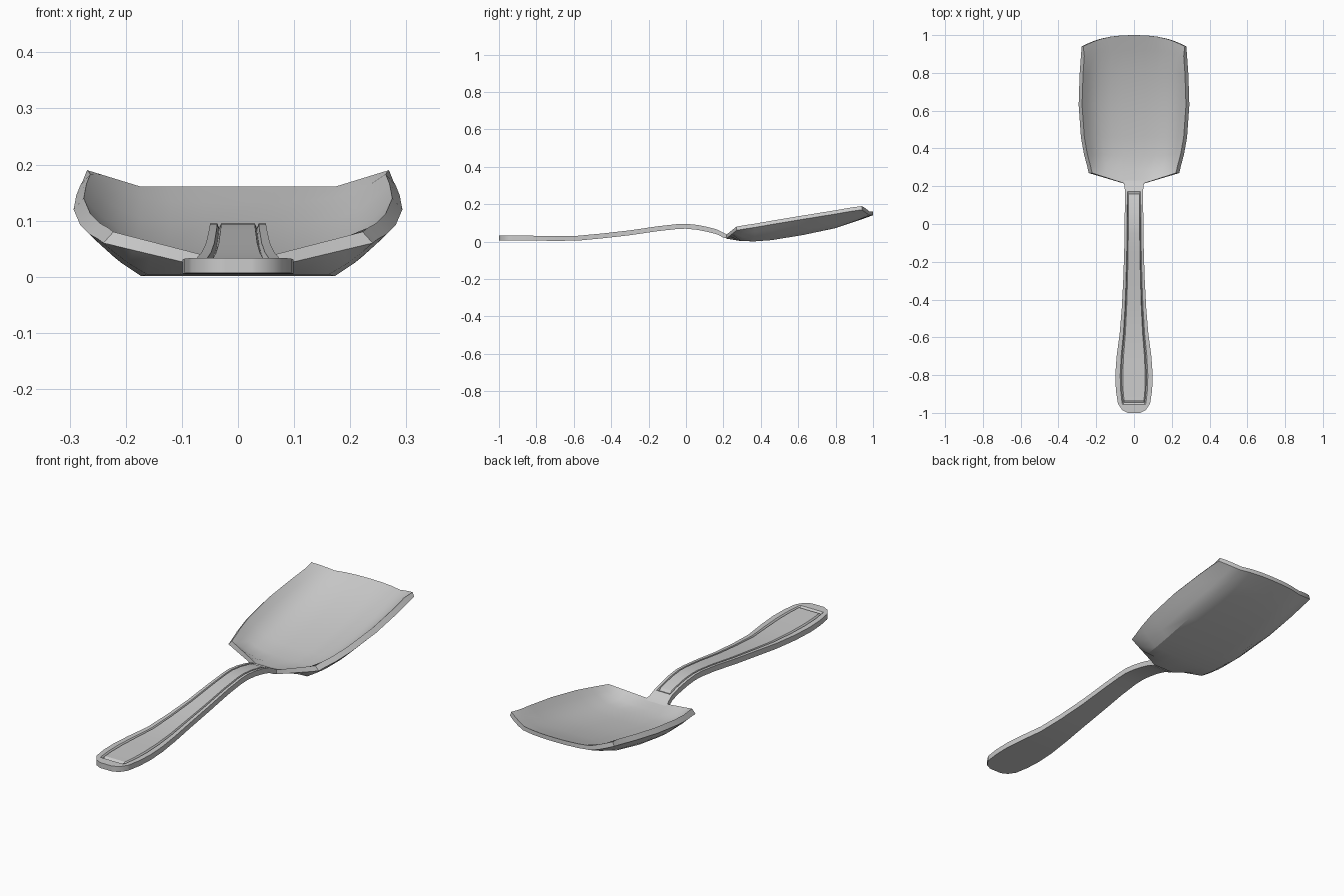
import bpy, bmesh
from math import radians

if "Cube" in bpy.data.objects:
    bpy.data.objects.remove(bpy.data.objects["Cube"])


def loft(name, rings):
    """Skin rings of (top points, bottom points), both ordered left to right."""
    bm = bmesh.new()
    rows = [[[bm.verts.new(p) for p in side] for side in ring] for ring in rings]
    n = len(rows[0][0])
    for (t0, b0), (t1, b1) in zip(rows, rows[1:]):
        for i in range(n - 1):
            bm.faces.new((t0[i], t0[i + 1], t1[i + 1], t1[i]))
            bm.faces.new((b0[i + 1], b0[i], b1[i], b1[i + 1]))
        for i in (0, n - 1):
            bm.faces.new((t0[i], t1[i], b1[i], b0[i]))
    for t, b in (rows[0], rows[-1]):
        for i in range(n - 1):
            bm.faces.new((t[i], b[i], b[i + 1], t[i + 1]))
    bmesh.ops.recalc_face_normals(bm, faces=bm.faces)
    mesh = bpy.data.meshes.new(name)
    bm.to_mesh(mesh)
    bm.free()
    obj = bpy.data.objects.new(name, mesh)
    bpy.context.collection.objects.link(obj)
    bpy.ops.object.select_all(action='DESELECT')
    obj.select_set(True)
    bpy.context.view_layer.objects.active = obj
    bpy.ops.object.shade_smooth_by_angle(angle=radians(32))
    return obj


def mirrored(half):
    return [-u for u in reversed(half) if u] + half


def ramp(u, start, power=1.0):
    return (max(0.0, u - start) / (1 - start)) ** power


# Handle: y, half width, top height; the groove runs between the two groove rows
stations = [
    (-1.0, .032, .033), (-.985, .062, .033), (-.955, .083, .033),
    (-.945, .086, .033), (-.933, .088, .033), (-.88, .096, .032),
    (-.8, .099, .031), (-.7, .092, .03), (-.58, .076, .031),
    (-.45, .065, .043), (-.3, .057, .06), (-.15, .052, .082),
    (-.05, .05, .093), (0, .05, .095), (.06, .049, .089),
    (.12, .048, .077), (.15, .048, .069), (.16, .048, .066),
    (.172, .048, .062), (.2, .05, .047), (.222, .056, .036), (.235, .056, .032),
]
GROOVE_ENDS = (-.945, .16)
GROOVE_U, DEPTH, THICK = .67, .008, .026
rings = []
for y, w, z in stations:
    top, bottom = [], []
    for u in mirrored([0, .6, GROOVE_U, .74, 1]):
        across = y in GROOVE_ENDS and abs(u) <= GROOVE_U
        along = abs(u) == GROOVE_U and GROOVE_ENDS[0] < y < GROOVE_ENDS[1]
        top.append((w * u, y, z - (DEPTH if across or along else 0)))
        bottom.append((w * u, y, z - (.018 if y > .21 else THICK)))
    rings.append((top, bottom))
loft("handle", rings)

# Blade: centre y, edge y, half width, floor height, rim height
sections = [
    (.215, .27, .24, .036, .08), (.285, .31, .249, .024, .087),
    (.36, .37, .265, .021, .096), (.46, .46, .281, .028, .112),
    (.63, .63, .293, .056, .14), (.8, .79, .288, .092, .166),
    (.92, .89, .281, .132, .183), (1.0, .94, .277, .161, .19),
]
rings = []
for k, (yc, ye, w, zf, zr) in enumerate(sections):
    back, front = k == 0, k == len(sections) - 1
    top, bottom = [], []
    for u in mirrored([0, .23, .45, .65, .78, .9, 1]):
        a = abs(u)
        if back:
            rise_t = rise_b = bend = ramp(a, .23)
        else:
            rise_t = ramp(a, .65) if front else a ** 4
            rise_b = ramp(a, .65, 1.2)
            bend = a ** 2.5
        y = yc + (ye - yc) * bend
        top.append(((w - (.008 if front else .018)) * u, y, zf + (zr - zf) * rise_t))
        bottom.append((w * u, y, zf - .02 + (zr - zf) * rise_b))
    rings.append((top, bottom))
loft("blade", rings)
